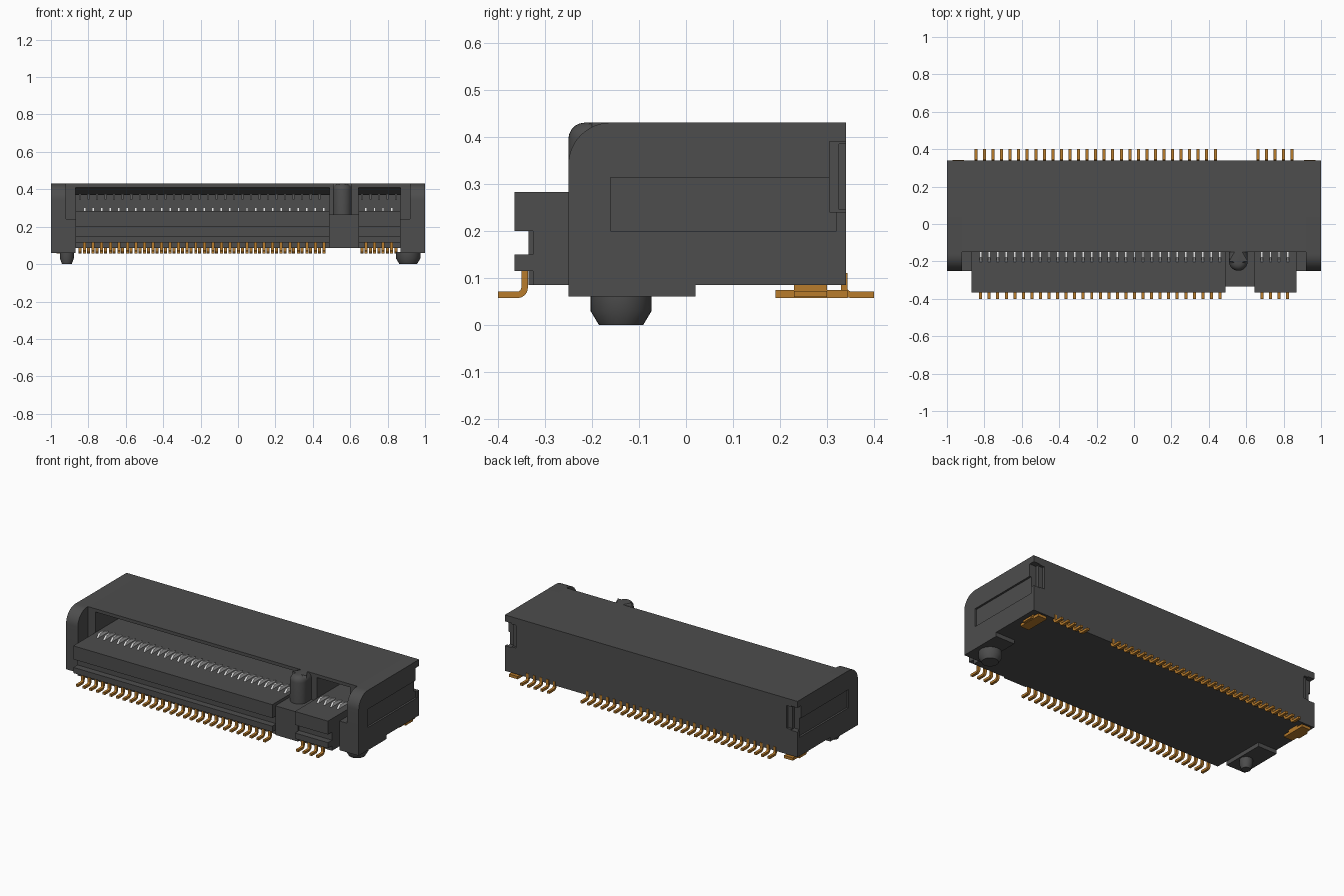
import bpy, bmesh, math

cube = bpy.data.objects.get("Cube")
if cube:
    bpy.data.objects.remove(cube, do_unlink=True)


def material(name, rgb):
    m = bpy.data.materials.new(name)
    m.use_nodes = True
    m.diffuse_color = (*rgb, 1)
    m.node_tree.nodes["Principled BSDF"].inputs["Base Color"].default_value = (*rgb, 1)
    return m


PLASTIC = material("dark grey plastic", (0.075, 0.075, 0.075))
GOLD = material("gold plating", (0.48, 0.2, 0.025))
METAL = material("pale metal", (0.75, 0.75, 0.75))


def finish(name, bm, mat, smooth=False):
    bmesh.ops.recalc_face_normals(bm, faces=bm.faces)
    me = bpy.data.meshes.new(name)
    bm.to_mesh(me)
    bm.free()
    me.materials.append(mat)
    ob = bpy.data.objects.new(name, me)
    bpy.context.collection.objects.link(ob)
    if smooth:
        bpy.ops.object.select_all(action='DESELECT')
        ob.select_set(True)
        bpy.context.view_layer.objects.active = ob
        bpy.ops.object.shade_smooth_by_angle(angle=math.radians(35))
    return ob


def prism(bm, profile, x0, x1):
    """Extrude a (y, z) outline along x."""
    a = [bm.verts.new((x0, y, z)) for y, z in profile]
    b = [bm.verts.new((x1, y, z)) for y, z in profile]
    bm.faces.new(a)
    bm.faces.new(b[::-1])
    n = len(a)
    for i in range(n):
        j = (i + 1) % n
        bm.faces.new((a[i], b[i], b[j], a[j]))


def rect(y0, y1, z0, z1):
    return [(y0, z0), (y1, z0), (y1, z1), (y0, z1)]


def part(name, profile, spans, mat):
    bm = bmesh.new()
    for x0, x1 in spans:
        prism(bm, profile, x0, x1)
    return finish(name, bm, mat)


# Slotted housing: rear block, sloped slot ceiling, floor and stepped front lip
slot_profile = [(-0.325, 0.085), (0.34, 0.085), (0.34, 0.43), (-0.15, 0.43),
                (-0.15, 0.41), (-0.04, 0.37), (0.12, 0.37), (0.12, 0.283),
                (-0.365, 0.283), (-0.365, 0.2), (-0.325, 0.2), (-0.325, 0.15),
                (-0.365, 0.15), (-0.365, 0.115), (-0.325, 0.115)]
part("slot_housing", slot_profile, [(-0.87, 0.49), (0.645, 0.87)], PLASTIC)

# Solid bridge between the two slots
part("key_bridge", [(-0.335, 0.085), (0.34, 0.085), (0.34, 0.43), (-0.15, 0.43),
                    (-0.15, 0.265), (-0.335, 0.265)], [(0.49, 0.645)], PLASTIC)

# Shoulders beside the slots, with low front blocks
part("shoulders", [(-0.25, 0.06), (0.02, 0.06), (0.02, 0.085), (0.34, 0.085),
                   (0.34, 0.43), (-0.15, 0.43), (-0.15, 0.24), (-0.25, 0.24)],
     [(-0.92, -0.87), (0.87, 0.92)], PLASTIC)

# End cheeks with rounded front top, side recess and rear notch
arc = [(-0.16 - 0.09 * math.cos(t), 0.34 + 0.09 * math.sin(t))
       for t in (math.radians(90 * i / 12) for i in range(13))]
cheek_profile = ([(0.02, 0.06), (0.02, 0.085), (0.34, 0.085), (0.34, 0.43)]
                 + arc[::-1] + [(-0.25, 0.24), (-0.25, 0.06)])
for side, label in ((1, "left"), (-1, "right")):
    bm = bmesh.new()
    prism(bm, cheek_profile, side * 0.92, side * 1.0)
    inner = [e for e in bm.edges
             if all(abs(abs(v.co.x) - 0.92) < 1e-4 and v.co.y < -0.155 and v.co.z > 0.23
                    for v in e.verts)]
    bmesh.ops.bevel(bm, geom=inner, offset=0.04, segments=5, profile=0.5, affect='EDGES')
    cheek = finish(label + "_cheek", bm, PLASTIC)

    cutters = (("side_recess", rect(-0.16, 0.32, 0.2, 0.313), 0.988, 1.05),
               ("rear_notch", rect(0.305, 0.4, 0.24, 0.39), 0.955, 1.06),
               ("rear_step", rect(0.325, 0.41, 0.245, 0.385), 0.925, 1.07))
    for cname, prof, x0, x1 in cutters:
        cutter = part(label + "_" + cname + "_cutter", prof, [(side * x0, side * x1)], PLASTIC)
        cutter.hide_render = True
        mod = cheek.modifiers.new(cname, 'BOOLEAN')
        mod.object = cutter
        mod.solver = 'EXACT'
        bpy.ops.object.select_all(action='DESELECT')
        cheek.select_set(True)
        bpy.context.view_layer.objects.active = cheek
        bpy.ops.object.modifier_apply(modifier=cname)
        bpy.data.objects.remove(cutter, do_unlink=True)
    bpy.ops.object.shade_smooth_by_angle(angle=math.radians(35))

# Rounded key post in front of the bridge
bm = bmesh.new()
plan = [(0.508, -0.14)] + [(0.558 - 0.05 * math.cos(t), -0.2 - 0.05 * math.sin(t))
                           for t in (math.pi * i / 16 for i in range(17))] + [(0.608, -0.14)]
low = [bm.verts.new((x, y, 0.25)) for x, y in plan]
high = [bm.verts.new((x, y, 0.43)) for x, y in plan]
bm.faces.new(low)
bm.faces.new(high)
for i in range(len(plan)):
    j = (i + 1) % len(plan)
    bm.faces.new((low[i], low[j], high[j], high[i]))
rim = [e for e in bm.edges if all(v.co.z > 0.42 for v in e.verts)
       and sum(v.co.y for v in e.verts) / 2 < -0.145]
bmesh.ops.bevel(bm, geom=rim, offset=0.035, segments=5, profile=0.5, affect='EDGES')
finish("key_post", bm, PLASTIC, smooth=True)

# Locating pegs with tapered tips
for name, x, r, tip in (("left_peg", 0.91, 0.065, 0.047), ("right_peg", -0.915, 0.037, 0.026)):
    bm = bmesh.new()
    rings = []
    for z, rad in ((0.065, r), (0.03, r), (0.0, tip)):
        rings.append([bm.verts.new((x + rad * math.cos(2 * math.pi * i / 32),
                                    -0.138 + rad * math.sin(2 * math.pi * i / 32), z))
                      for i in range(32)])
    for a, b in zip(rings, rings[1:]):
        for i in range(32):
            j = (i + 1) % 32
            bm.faces.new((a[i], a[j], b[j], b[i]))
    bm.faces.new(rings[0])
    bm.faces.new(rings[-1])
    finish(name, bm, PLASTIC, smooth=True)

# Pin rows: evenly pitched, interrupted by the key
PITCH = 0.0457
front_x = [-0.82 + PITCH * i for i in range(29)] + [0.684 + PITCH * i for i in range(4)]
back_x = [-0.845 + PITCH * i for i in range(29)] + [0.662 + PITCH * i for i in range(5)]


def spans(xs, w):
    return [(x - w / 2, x + w / 2) for x in xs]


def pin_profile(sign, stem, top):
    """Bent solder leg: vertical stem, rounded elbow and flat foot."""
    outer, thick, bottom, r = 0.4, 0.014, 0.057, 0.022
    pts = [(stem, top)]
    for i in range(5):
        t = math.pi / 2 * i / 4
        pts.append((stem + r * (1 - math.cos(t)), bottom + r - r * math.sin(t)))
    pts += [(outer, bottom), (outer, bottom + thick)]
    for i in range(4, -1, -1):
        t = math.pi / 2 * i / 4
        pts.append((stem + r - (r - thick) * math.cos(t), bottom + r - (r - thick) * math.sin(t)))
    pts.append((stem + thick, top))
    return [(sign * y, z) for y, z in pts]


part("front_pins", pin_profile(-1, 0.336, 0.125), spans(front_x, 0.016), GOLD)
part("back_pins", pin_profile(1, 0.329, 0.11), spans(back_x, 0.016), GOLD)

# Spring contacts inside the slot
part("lower_contacts", [(-0.205, 0.28), (-0.1, 0.28), (-0.1, 0.29), (-0.155, 0.304), (-0.18, 0.304)],
     spans(front_x, 0.013), METAL)
part("upper_contacts", [(-0.06, 0.38), (0.05, 0.38), (0.05, 0.36), (0.0, 0.345)],
     spans(back_x, 0.011), METAL)

# Hold-down tabs under the rear corners
tab = [(0.19, 0.057), (0.343, 0.057), (0.343, 0.074), (0.3, 0.074),
       (0.3, 0.088), (0.23, 0.088), (0.23, 0.074), (0.19, 0.074)]
part("hold_down_tabs", tab, [(-0.97, -0.91), (0.91, 0.97)], GOLD)
part("hold_down_clips", rect(0.23, 0.3, 0.059, 0.072), [(-0.985, -0.97), (0.97, 0.985)], GOLD)
